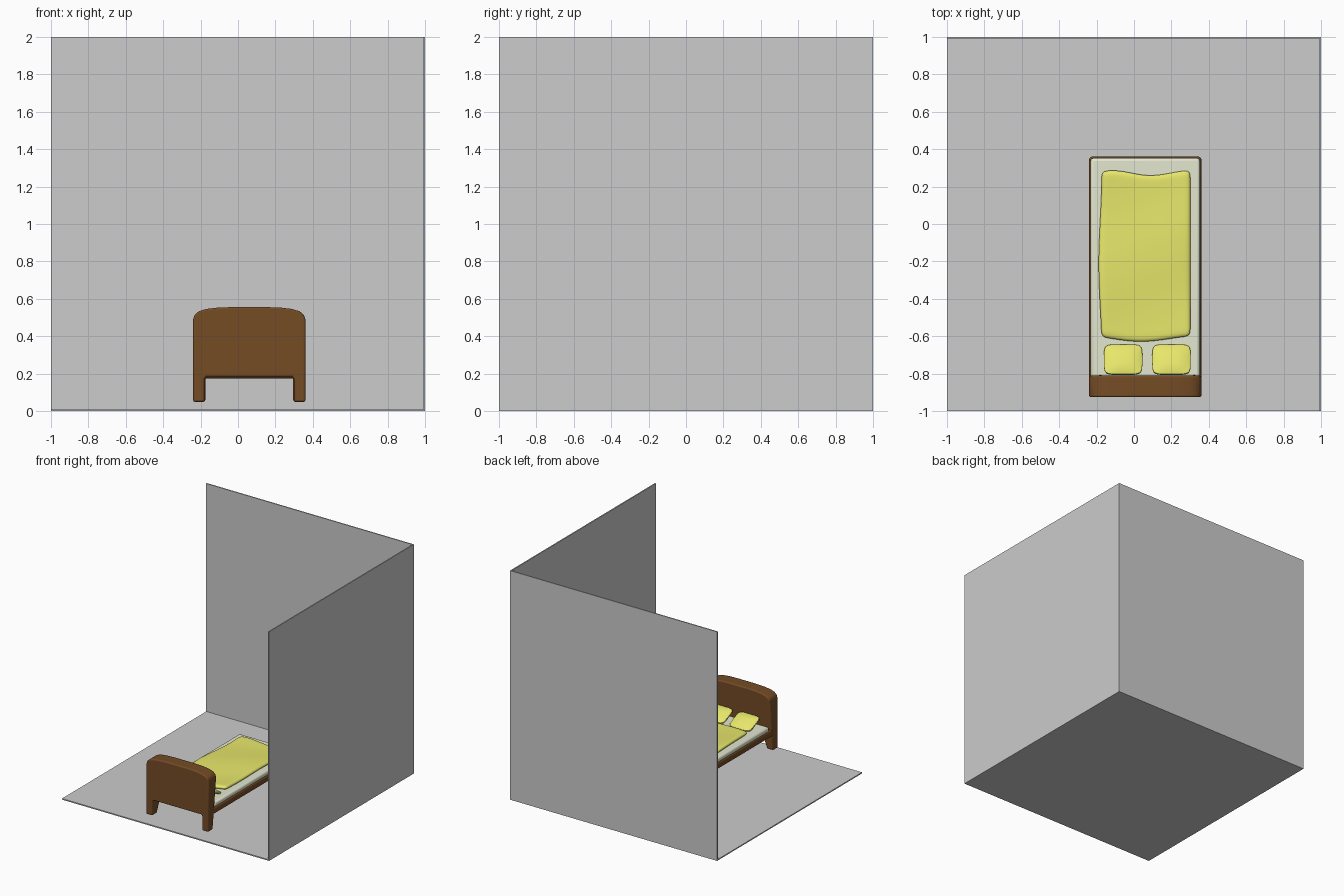
import bpy, bmesh, math
from mathutils import Matrix

if "Cube" in bpy.data.objects:
    bpy.data.objects.remove(bpy.data.objects["Cube"])


def material(name, rgb):
    m = bpy.data.materials.new(name)
    m.diffuse_color = (*rgb, 1)
    m.use_nodes = True
    m.node_tree.nodes["Principled BSDF"].inputs["Base Color"].default_value = m.diffuse_color
    return m


GREY = material("wall_grey", (0.604, 0.604, 0.604))
BROWN = material("wood_brown", (0.178, 0.072, 0.0185))
CREAM = material("mattress_cream", (0.80, 0.83, 0.65))
YELLOW = material("bedding_yellow", (0.84, 0.84, 0.155))


def finish(name, bm, mat, bevel=0, subsurf=0, solidify=0, angle=40):
    bmesh.ops.recalc_face_normals(bm, faces=bm.faces)
    me = bpy.data.meshes.new(name)
    bm.to_mesh(me)
    bm.free()
    me.materials.append(mat)
    ob = bpy.data.objects.new(name, me)
    bpy.context.collection.objects.link(ob)
    if solidify:
        s = ob.modifiers.new("Thickness", 'SOLIDIFY')
        s.thickness, s.offset = solidify, 0
    if bevel:
        b = ob.modifiers.new("Bevel", 'BEVEL')
        b.width, b.segments, b.limit_method = bevel, 3, 'ANGLE'
    if subsurf:
        s = ob.modifiers.new("Subdivision", 'SUBSURF')
        s.levels = s.render_levels = subsurf
    if bevel or subsurf:
        bpy.ops.object.select_all(action='DESELECT')
        ob.select_set(True)
        bpy.context.view_layer.objects.active = ob
        bpy.ops.object.shade_smooth_by_angle(angle=math.radians(angle))
    return ob


def box(name, lo, hi, mat, bevel=0):
    bm = bmesh.new()
    bmesh.ops.create_cube(bm, size=1)
    for v in bm.verts:
        v.co = [lo[i] + (v.co[i] + 0.5) * (hi[i] - lo[i]) for i in range(3)]
    return finish(name, bm, mat, bevel)


# Room: floor and two thin walls
box("floor", (-1, -1, 0), (1, 1, 0.01), GREY)
box("back_wall", (-1, 0.99, 0), (1, 1, 2), GREY)
box("right_wall", (0.99, -1, 0), (1, 1, 2), GREY)

# Headboard with two legs: mirrored profile, extruded in depth
CX = 0.06
half = [(0.23, 0.185), (0.24, 0.17), (0.24, 0.05), (0.30, 0.05), (0.30, 0.49),
        (0.292, 0.515), (0.27, 0.533), (0.23, 0.546), (0.17, 0.553), (0.09, 0.556)]
profile = half + [(-x, z) for x, z in reversed(half)]
bm = bmesh.new()
face = bm.faces.new([bm.verts.new((CX + x, -0.925, z)) for x, z in profile])
ext = bmesh.ops.extrude_face_region(bm, geom=[face])
for v in ext["geom"]:
    if isinstance(v, bmesh.types.BMVert):
        v.co.y = -0.86 if v.co.z < 0.1 else -0.81
finish("headboard", bm, BROWN, bevel=0.016)

# Bed frame, foot legs and mattress
box("bed_frame", (-0.24, -0.86, 0.175), (0.36, 0.36, 0.235), BROWN, 0.015)
for side, x in (("left", -0.235), ("right", 0.295)):
    box(f"foot_leg_{side}", (x, 0.29, 0.05), (x + 0.06, 0.355, 0.2), BROWN, 0.01)
box("mattress", (-0.232, -0.82, 0.22), (0.352, 0.352, 0.268), CREAM, 0.015)

# Blanket: wavy sheet with soft rounded edges
bm = bmesh.new()
bmesh.ops.create_grid(bm, x_segments=10, y_segments=16, size=1)
for v in bm.verts:
    u, w = v.co.x, v.co.y
    x = 0.06 + 0.243 * u
    y = -0.17 + 0.445 * w
    if u < 0:
        x += 0.008 * u * math.cos(3 * (w + 0.1))
    y += 0.014 * math.cos(3.6 * (u + 0.75)) * max(w, 0)
    y -= 0.016 * math.cos(2.4 * (u + 0.1)) * max(-w, 0)
    z = 0.283 + 0.006 * math.sin(3.1 * u + 2 * w) + 0.005 * math.cos(4.2 * w - u)
    v.co = (x, y, z)
finish("blanket", bm, YELLOW, subsurf=2, solidify=0.034, angle=80)

# Pillows: puffed slabs leaning on the headboard
for side, x in (("left", -0.058), ("right", 0.20)):
    bm = bmesh.new()
    bmesh.ops.create_cube(bm, size=2)
    bmesh.ops.subdivide_edges(bm, edges=bm.edges[:], cuts=3, use_grid_fill=True)
    for v in bm.verts:
        u, w, t = v.co
        puff = 0.35 + 0.65 * math.sqrt((1 - u ** 4) * (1 - w ** 4))
        v.co = (0.103 * u * (1 - 0.05 * w ** 4), 0.087 * w * (1 - 0.05 * u ** 4),
                0.026 * t * puff)
    bm.transform(Matrix.Translation((x, -0.725, 0.303))
                 @ Matrix.Rotation(math.radians(-23), 4, 'X'))
    finish(f"pillow_{side}", bm, YELLOW, subsurf=2, angle=80)
